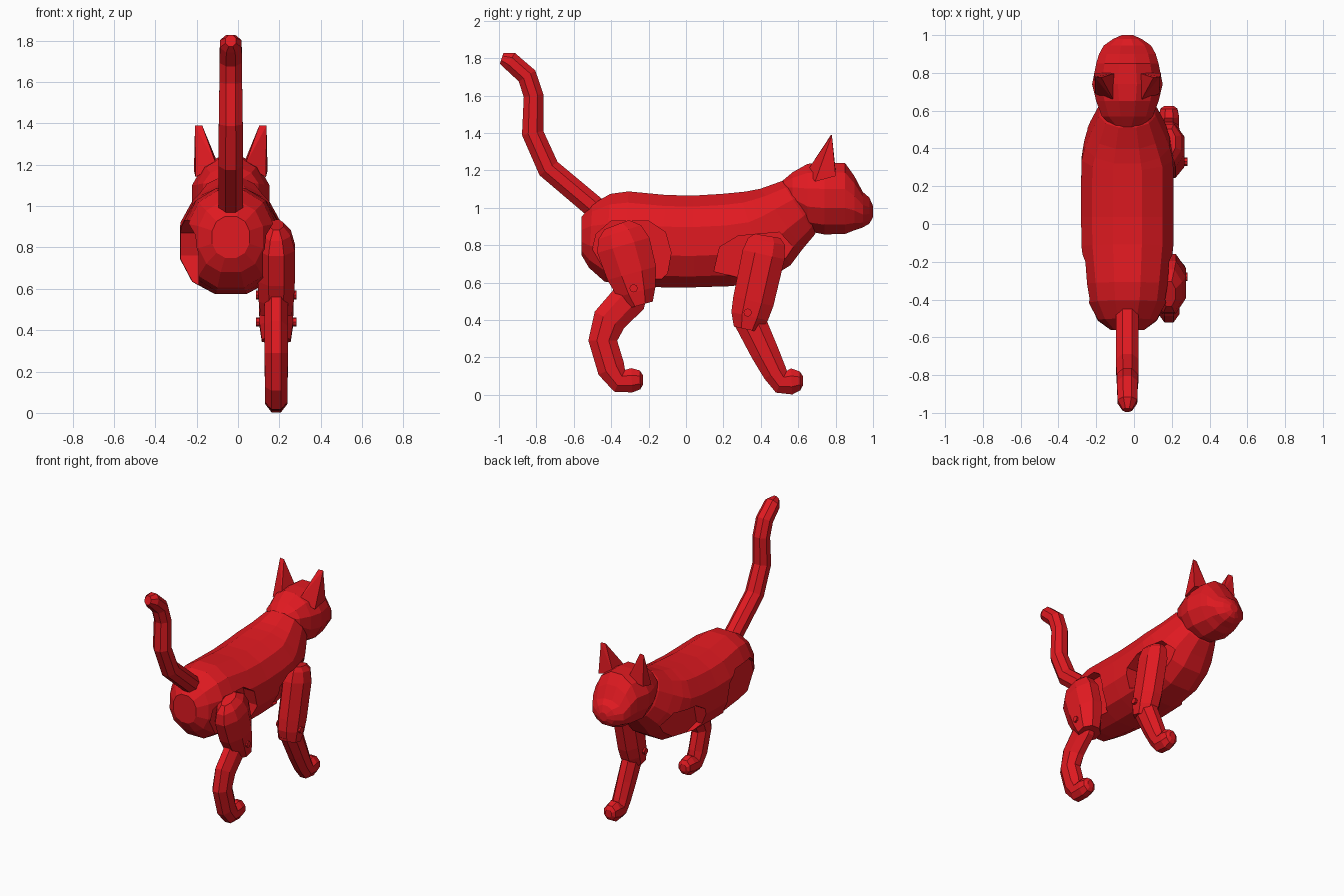
import bpy, bmesh, math
from mathutils import Vector

CX = -0.035   # centre line of body, head and tail
LX = 0.185    # centre line of the legs

red = bpy.data.materials.new("red")
red.diffuse_color = (0.75, 0.01, 0.015, 1)


def finish(name, bm):
    bmesh.ops.recalc_face_normals(bm, faces=bm.faces)
    me = bpy.data.meshes.new(name)
    bm.to_mesh(me)
    bm.free()
    me.materials.append(red)
    ob = bpy.data.objects.new(name, me)
    bpy.context.collection.objects.link(ob)
    return ob


def tube(name, path, x, sides=8, upright=False, power=1.0):
    """Loft rings along a path in the side plane: (y, z, radius, half width)."""
    bm = bmesh.new()
    rings = []
    k = 1 / math.cos(math.pi / sides)
    pts = [Vector((0, p[0], p[1])) for p in path]
    for i, (y, z, r, w) in enumerate(path):
        a = (pts[i] - pts[i - 1]).normalized() if i else Vector()
        b = (pts[i + 1] - pts[i]).normalized() if i < len(pts) - 1 else Vector()
        t = Vector((0, 1, 0)) if upright else (a + b).normalized()
        n = Vector((0, -t.z, t.y))
        ring = []
        for j in range(sides):
            ang = 2 * math.pi * (j + 0.5) / sides
            c, s = math.cos(ang), math.sin(ang)
            c = math.copysign(abs(c) ** power, c)
            s = math.copysign(min(1, abs(s) * k) ** power, s)
            kx = k if sides % 4 == 0 else 1
            co = pts[i] + n * (s * r)
            ring.append(bm.verts.new((x + min(1, max(-1, c * kx)) * w, co.y, co.z)))
        rings.append(ring)
    for r0, r1 in zip(rings, rings[1:]):
        for j in range(sides):
            q = (j + 1) % sides
            bm.faces.new((r0[j], r0[q], r1[q], r1[j]))
    bm.faces.new(rings[0])
    bm.faces.new(rings[-1])
    return finish(name, bm)


def prism(name, outline, x0, x1):
    """Extrude a side-view outline across x."""
    bm = bmesh.new()
    f = bm.faces.new([bm.verts.new((x0, y, z)) for y, z in outline])
    ext = bmesh.ops.extrude_face_region(bm, geom=[f])
    bmesh.ops.translate(bm, vec=(x1 - x0, 0, 0),
                        verts=[v for v in ext["geom"] if isinstance(v, bmesh.types.BMVert)])
    return finish(name, bm)


# torso running into the neck
body = tube("body", [
    (-0.56, 0.85, 0.10, 0.09), (-0.51, 0.85, 0.17, 0.155), (-0.42, 0.84, 0.235, 0.205),
    (-0.32, 0.838, 0.25, 0.22), (-0.12, 0.822, 0.247, 0.243), (0.04, 0.82, 0.245, 0.245),
    (0.22, 0.828, 0.248, 0.245), (0.36, 0.85, 0.245, 0.242), (0.44, 0.89, 0.23, 0.225),
    (0.51, 0.94, 0.197, 0.195), (0.60, 1.00, 0.168, 0.15), (0.66, 1.035, 0.11, 0.10)],
    CX, 12, power=0.88)

# leg sockets cut into both flanks
hip = [(-0.51, 0.74), (-0.48, 0.86), (-0.40, 0.93), (-0.20, 0.93), (-0.11, 0.87),
       (-0.08, 0.76), (-0.10, 0.65), (-0.20, 0.55), (-0.42, 0.55)]
shoulder = [(0.15, 0.66), (0.18, 0.79), (0.28, 0.85), (0.50, 0.87), (0.60, 0.76),
            (0.54, 0.66), (0.40, 0.62), (0.27, 0.63)]
for label, outline in (("hip", hip), ("shoulder", shoulder)):
    for s in (-1, 1):
        cut = prism(label + "_socket_cutter", outline, CX + s * 0.155, CX + s * 0.4)
        cut.hide_render = True
        cut.hide_set(True)
        m = body.modifiers.new("socket", "BOOLEAN")
        m.operation = "DIFFERENCE"
        m.solver = "EXACT"
        m.object = cut

# apply the cuts and drop the cutters
dg = bpy.context.evaluated_depsgraph_get()
carved = bpy.data.meshes.new_from_object(body.evaluated_get(dg))
body.modifiers.clear()
body.data = carved
for ob in [o for o in bpy.data.objects if "cutter" in o.name]:
    bpy.data.objects.remove(ob)

# head
tube("head", [
    (0.51, 1.10, 0.04, 0.07), (0.57, 1.08, 0.11, 0.135), (0.65, 1.055, 0.18, 0.165),
    (0.74, 1.05, 0.192, 0.187), (0.85, 1.05, 0.19, 0.165), (0.90, 1.025, 0.145, 0.15),
    (0.945, 0.99, 0.095, 0.125), (0.98, 0.985, 0.07, 0.075), (1.0, 0.98, 0.03, 0.03)],
    CX, 12, upright=True)

# ears
for s, side in ((-1, "left"), (1, "right")):
    bm = bmesh.new()
    for x, y, z in ((0.06, 0.80, 1.20), (0.178, 0.80, 1.17), (0.17, 0.69, 1.14),
                    (0.07, 0.65, 1.20), (0.173, 0.78, 1.39), (0.138, 0.775, 1.39)):
        bm.verts.new((CX + s * x, y, z))
    bmesh.ops.convex_hull(bm, input=bm.verts)
    finish(side + "_ear", bm)

# tail
tube("tail", [
    (-0.45, 0.97, 0.06, 0.06), (-0.735, 1.21, 0.06, 0.06), (-0.82, 1.40, 0.058, 0.058),
    (-0.815, 1.60, 0.053, 0.055), (-0.85, 1.705, 0.053, 0.055), (-0.94, 1.785, 0.05, 0.052),
    (-0.985, 1.80, 0.03, 0.025)], CX)

# back leg
tube("back_upper_leg", [
    (-0.37, 0.91, 0.07, 0.035), (-0.355, 0.87, 0.12, 0.07), (-0.335, 0.80, 0.145, 0.09),
    (-0.29, 0.65, 0.135, 0.09), (-0.265, 0.55, 0.105, 0.085), (-0.245, 0.48, 0.07, 0.075)], LX)
tube("back_lower_leg", [
    (-0.24, 0.57, 0.05, 0.04), (-0.29, 0.53, 0.095, 0.057), (-0.41, 0.40, 0.09, 0.057),
    (-0.445, 0.29, 0.077, 0.056), (-0.40, 0.14, 0.075, 0.055), (-0.355, 0.075, 0.065, 0.054),
    (-0.29, 0.078, 0.065, 0.054), (-0.245, 0.08, 0.05, 0.045), (-0.23, 0.08, 0.025, 0.025)], LX)

# front leg
tube("front_upper_leg", [
    (0.435, 0.85, 0.07, 0.035), (0.43, 0.82, 0.10, 0.065), (0.415, 0.75, 0.115, 0.083),
    (0.36, 0.50, 0.11, 0.083), (0.34, 0.42, 0.10, 0.08), (0.325, 0.35, 0.07, 0.07)], LX)
tube("front_lower_leg", [
    (0.31, 0.48, 0.04, 0.04), (0.33, 0.42, 0.085, 0.057), (0.42, 0.23, 0.075, 0.056),
    (0.475, 0.12, 0.065, 0.055), (0.51, 0.07, 0.065, 0.054), (0.565, 0.072, 0.07, 0.054),
    (0.61, 0.075, 0.05, 0.045), (0.625, 0.075, 0.025, 0.025)], LX)

# joint pins through the knees
for name, y, z in (("back_knee_pin", -0.28, 0.57), ("front_knee_pin", 0.33, 0.44)):
    prism(name, [(y + 0.022 * math.cos(i * math.pi / 4), z + 0.022 * math.sin(i * math.pi / 4))
                 for i in range(8)], LX - 0.097, LX + 0.097)
